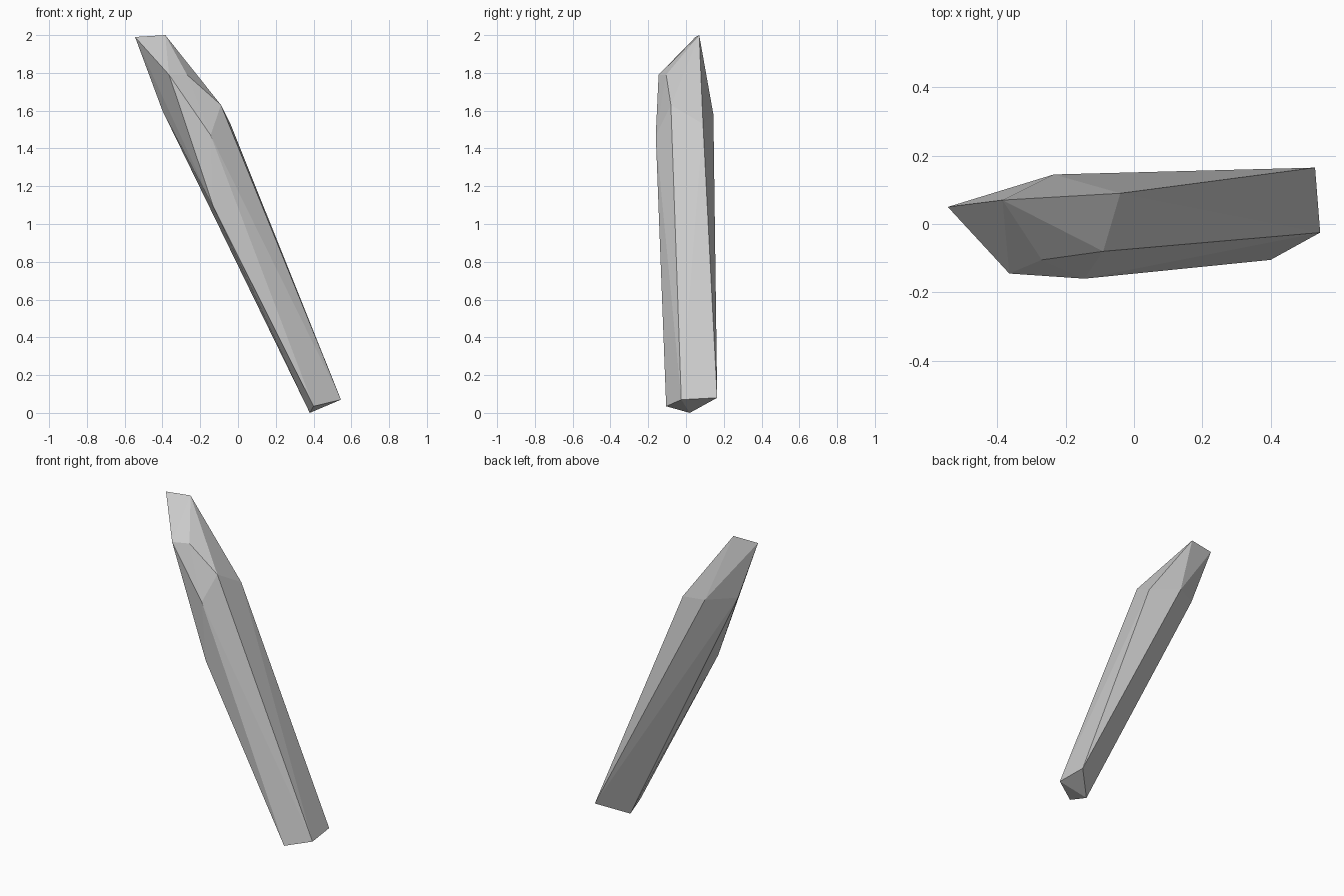
import bpy
import bmesh

# Remove the default object
default_cube = bpy.data.objects.get("Cube")
if default_cube:
    bpy.data.objects.remove(default_cube, do_unlink=True)


def make_material(name, colour):
    material = bpy.data.materials.new(name)
    material.use_nodes = True
    material.diffuse_color = colour
    material.node_tree.nodes["Principled BSDF"].inputs["Base Color"].default_value = colour
    return material


def faceted_solid(name, corners, material):
    """Wrap a faceted, flat-shaded shell around the corner points."""
    shell = bmesh.new()
    for corner in corners:
        shell.verts.new(corner)
    bmesh.ops.convex_hull(shell, input=shell.verts[:])
    bmesh.ops.recalc_face_normals(shell, faces=shell.faces[:])
    mesh = bpy.data.meshes.new(name)
    shell.to_mesh(mesh)
    shell.free()
    mesh.materials.append(material)
    solid = bpy.data.objects.new(name, mesh)
    bpy.context.collection.objects.link(solid)
    return solid


# Narrow ridge at the top of the shard
tip_ridge = [(-.545, .05, 1.99), (-.385, .07, 2)]

# Upper shoulders, where the sloping cap meets the long sides
shoulders = [
    (-.365, -.145, 1.79), (-.27, -.105, 1.79), (-.09, -.08, 1.63),
    (-.04, .09, 1.53), (-.235, .145, 1.58), (-.4, .045, 1.6),
    (-.145, -.16, 1.47),
]

# Chipped corner partway down the front
front_chip = [(-.13, -.14, 1.09)]

# Slanted four-sided base
base = [(.53, .165, .08), (.545, -.025, .07), (.4, -.105, .035), (.38, .02, 0)]

stone_grey = make_material("stone_grey", (.6, .6, .6, 1))
faceted_solid("leaning_crystal_shard", tip_ridge + shoulders + front_chip + base, stone_grey)
